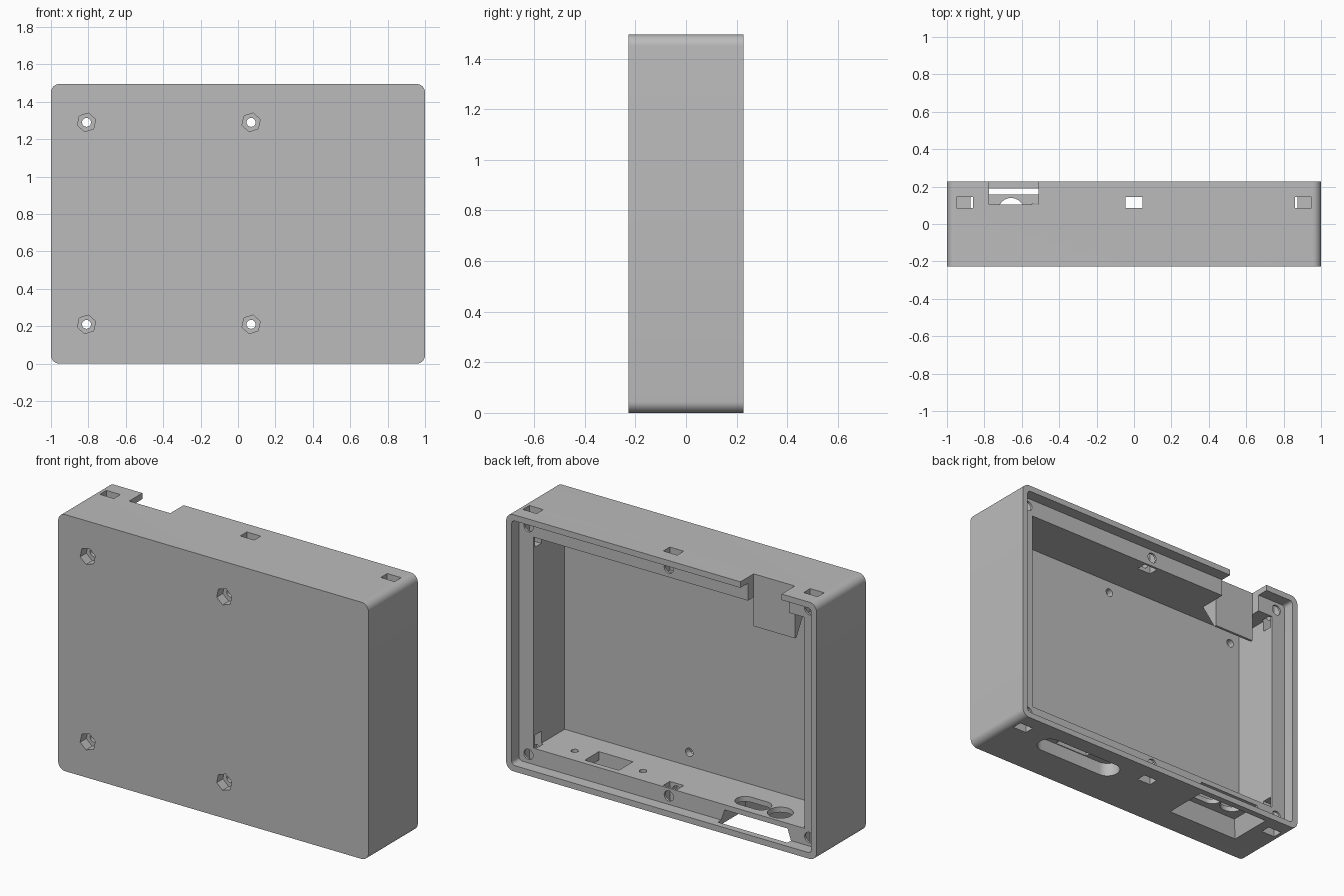
import bpy, bmesh, math

cube = bpy.data.objects.get("Cube")
if cube:
    bpy.data.objects.remove(cube, do_unlink=True)

W, H, D = 1.0, 1.495, 0.227      # half width, height, half depth
LIP, LEDGE_Y = 0.035, 0.158      # rim wall and screw ledge
CAV_X, CAV_LOW, FLOOR_Y = 0.873, 0.13, -0.13

grey = bpy.data.materials.new("plain_grey")
grey.use_nodes = True
grey.diffuse_color = (0.5, 0.5, 0.5, 1)
grey.node_tree.nodes["Principled BSDF"].inputs["Base Color"].default_value = (0.5, 0.5, 0.5, 1)


def rounded(x0, x1, z0, z1, r, steps=8):
    """Outline of a rounded rectangle."""
    pts = []
    corners = [(x1 - r, z1 - r), (x0 + r, z1 - r), (x0 + r, z0 + r), (x1 - r, z0 + r)]
    for i, (cx, cz) in enumerate(corners):
        for k in range(steps + 1):
            a = math.pi / 2 * (i + k / steps)
            pts.append((cx + r * math.cos(a), cz + r * math.sin(a)))
    return pts


def rect(x0, x1, z0, z1):
    return [(x0, z0), (x1, z0), (x1, z1), (x0, z1)]


def ring(cx, cz, r, n=24, turn=0.0):
    return [(cx + r * math.cos(turn + math.tau * i / n),
             cz + r * math.sin(turn + math.tau * i / n)) for i in range(n)]


def prism(name, axis, a, b, outline, end=None):
    """Solid between two outlines at a and b along an axis."""
    place = {"x": lambda u, v, t: (t, u, v),
             "y": lambda u, v, t: (u, t, v),
             "z": lambda u, v, t: (u, v, t)}[axis]
    bm = bmesh.new()
    low = [bm.verts.new(place(u, v, a)) for u, v in outline]
    high = [bm.verts.new(place(u, v, b)) for u, v in (end or outline)]
    n = len(low)
    bm.faces.new(low)
    bm.faces.new(high[::-1])
    for i in range(n):
        j = (i + 1) % n
        bm.faces.new((low[j], low[i], high[i], high[j]))
    bmesh.ops.recalc_face_normals(bm, faces=bm.faces)
    mesh = bpy.data.meshes.new(name)
    bm.to_mesh(mesh)
    bm.free()
    mesh.materials.append(grey)
    ob = bpy.data.objects.new(name, mesh)
    bpy.context.collection.objects.link(ob)
    return ob


case = prism("case_body", "y", -D, D, rounded(-W, W, 0, H, 0.045))


def cut(axis, a, b, outline, end=None):
    cutter = prism("cutter", axis, a, b, outline, end)
    cutter.hide_render = True
    mod = case.modifiers.new("cut", "BOOLEAN")
    mod.operation, mod.solver, mod.object = "DIFFERENCE", "EXACT", cutter
    bpy.context.view_layer.objects.active = case
    bpy.ops.object.modifier_apply(modifier=mod.name)
    bpy.data.objects.remove(cutter, do_unlink=True)


# Lid recess and main cavity
cut("y", LEDGE_Y, 0.4, rounded(-W + LIP, W - LIP, LIP, H - LIP, 0.02, 4))
cut("y", FLOOR_Y, 0.3, rect(-CAV_X, CAV_X, CAV_LOW, H - CAV_LOW - 0.006))

# Lid screw holes with nut slots through the top and bottom walls
for x in (-0.905, 0, 0.905):
    for z, z0, z1 in ((0.085, -0.1, 0.2), (H - 0.083, H - 0.2, H + 0.1)):
        cut("y", 0.04, 0.25, ring(x, z, 0.03))
        cut("z", z0, z1, rect(x - 0.045, x + 0.045, 0.085, 0.145))

# Board mounting holes with hexagonal nut pockets in the front
for x in (-0.81, 0.07):
    for z in (0.21, 1.29):
        cut("y", -0.3, -0.17, ring(x, z, 0.051, 6, math.radians(18)))
        cut("y", -0.3, 0, ring(x, z, 0.024))

# Cable notch in the top wall
NX0, NX1, NY = -0.775, -0.51, 0.105
cut("z", 1.3, 1.6, rect(NX0, NX1, NY, 0.4))

# Tapered connector pocket in the underside, with a long port and a round port
cut("z", -0.002, 0.1, rect(-0.80, -0.325, -0.075, 0.19), rect(-0.765, -0.36, -0.04, 0.189))
cut("z", 0.05, 0.2, rounded(-0.58, -0.33 - 0.035, 0.0, 0.11, 0.0549))
cut("z", 0.05, 0.2, ring(-0.657, 0.07, 0.069, 32))

# Panel socket: slotted recess, window and two screw holes
cut("z", -0.1, 0.08, rounded(0.175, 0.735, -0.01, 0.13, 0.0699))
cut("z", 0.05, 0.2, rect(0.345, 0.565, -0.005, 0.125))
for x in (0.235, 0.675):
    cut("z", 0.05, 0.2, ring(x, 0.06, 0.02, 16))

# Wedge-shaped shield hanging below the cable notch
shield = prism("notch_shield", "x", NX0, NX1,
               [(NY, 1.36), (NY, 1.19), (NY - 0.015, 1.19), (-0.01, 1.36)])

bpy.ops.object.select_all(action="DESELECT")
for ob in (case, shield):
    ob.select_set(True)
bpy.context.view_layer.objects.active = case
bpy.ops.object.shade_smooth_by_angle(angle=math.radians(30))
